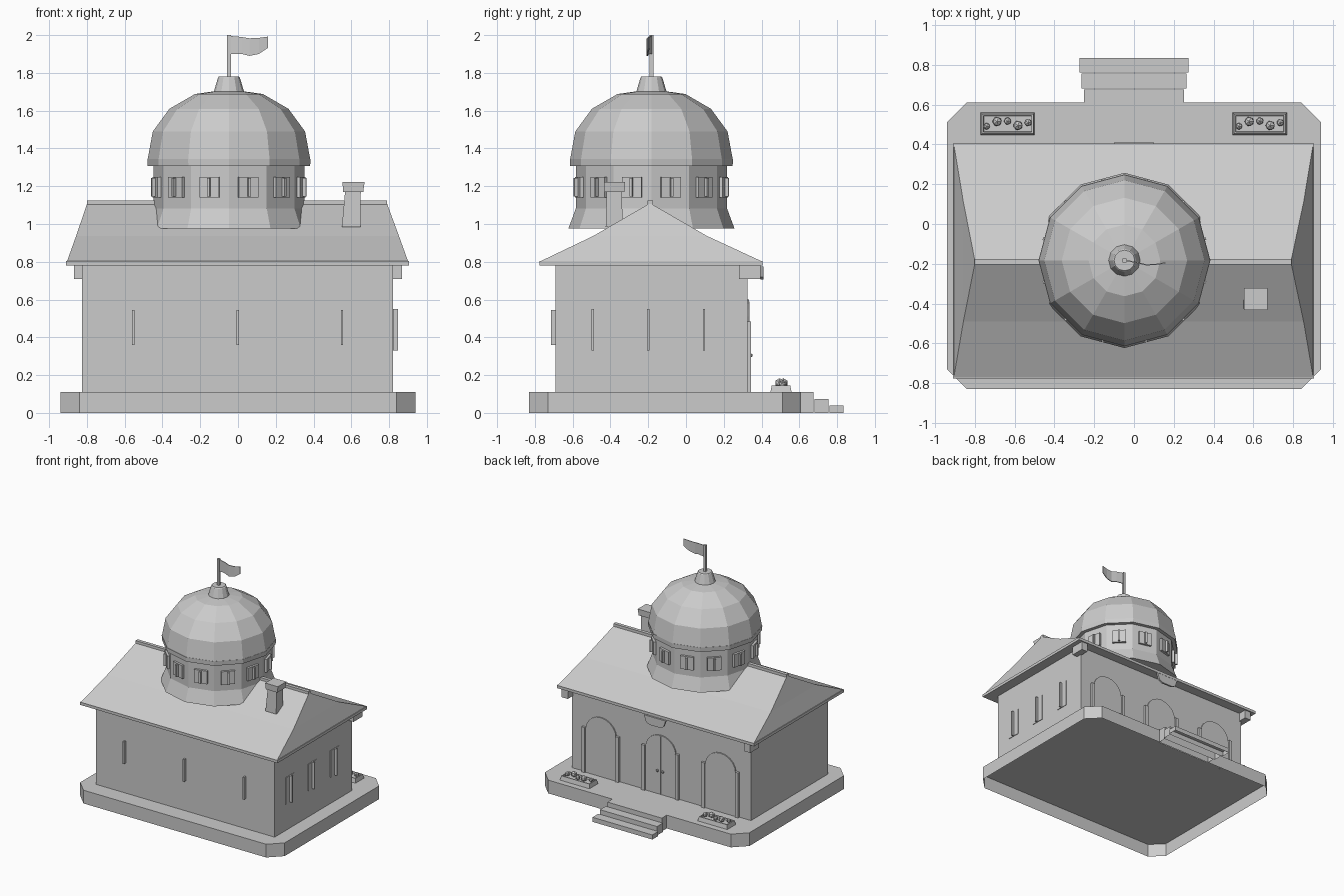
import bpy, bmesh, math
from mathutils import Matrix, Vector

if "Cube" in bpy.data.objects:
    bpy.data.objects.remove(bpy.data.objects["Cube"], do_unlink=True)

stone = bpy.data.materials.new("plain_grey")
stone.use_nodes = True
GREY = (0.6, 0.6, 0.6, 1)
stone.diffuse_color = GREY
stone.node_tree.nodes["Principled BSDF"].inputs["Base Color"].default_value = GREY


def finish(name, bm, matrix=None):
    bmesh.ops.recalc_face_normals(bm, faces=bm.faces)
    mesh = bpy.data.meshes.new(name)
    bm.to_mesh(mesh)
    bm.free()
    mesh.materials.append(stone)
    obj = bpy.data.objects.new(name, mesh)
    if matrix:
        obj.matrix_world = matrix
    bpy.context.collection.objects.link(obj)
    return obj


def loft(name, rings, matrix=None, bottom=True):
    """Join rings of points with quads and cap the ends."""
    bm = bmesh.new()
    loops = [[bm.verts.new(p) for p in ring] for ring in rings]
    n = len(loops[0])
    for low, high in zip(loops, loops[1:]):
        for i in range(n):
            j = (i + 1) % n
            bm.faces.new((low[i], low[j], high[j], high[i]))
    bm.faces.new(loops[-1])
    if bottom:
        bm.faces.new(loops[0][::-1])
    return finish(name, bm, matrix)


def rect(x0, x1, y0, y1, z):
    return [(x0, y0, z), (x1, y0, z), (x1, y1, z), (x0, y1, z)]


def box(name, x, y, z, matrix=None, bottom=True):
    return loft(name, [rect(*x, *y, h) for h in z], matrix, bottom)


def lathe(name, profile, centre, sides=12):
    rings = []
    for r, z in profile:
        rings.append([(centre[0] + r * math.cos(math.tau * i / sides),
                       centre[1] + r * math.sin(math.tau * i / sides), z)
                      for i in range(sides)])
    return loft(name, rings)


def extrude_xz(name, points, y0, y1):
    return loft(name, [[(x, y, z) for x, z in points] for y in (y0, y1)])


# Hollow chamfered plinth and entrance steps
W, F, B, C = 0.94, -0.83, 0.61, 0.1
outline = [(-W + C, F), (W - C, F), (W, F + C), (W, B - C),
           (W - C, B), (-W + C, B), (-W, B - C), (-W, F + C)]
loft("plinth", [[(x, y, z) for x, y in outline] for z in (0, 0.11)], bottom=False)
for i in range(3):
    half = 0.25 + 0.0125 * i
    y = 0.6 + 0.08 * i
    box(f"step_{i + 1}", (-half, half), (y, y + 0.075), (0, 0.11 - 0.036 * i), bottom=False)

# Walls
box("walls", (-0.825, 0.82), (-0.69, 0.325), (0.11, 0.785))

# Roof with flared slopes, sloped gable ends and ridge cap
box("eaves", (-0.91, 0.905), (-0.775, 0.405), (0.78, 0.803))
loft("roof", [rect(-0.905, 0.9, -0.77, 0.4, 0.803),
              rect(-0.857, 0.852, -0.49, 0.11, 0.937),
              rect(-0.8, 0.79, -0.2, -0.18, 1.105)])
box("ridge_cap", (-0.8, 0.79), (-0.203, -0.175), (1.09, 1.125))

# Eave brackets and hanging plaque on the entrance side
for side in (-1, 1):
    ends = sorted((side * 0.81, side * 0.867))
    box("eave_bracket", ends, (0.28, 0.395), (0.71, 0.785))
extrude_xz("eave_plaque", [(-0.1, 0.775), (-0.08, 0.72), (-0.05, 0.705),
                           (0.05, 0.705), (0.08, 0.72), (0.1, 0.775)], 0.395, 0.41)

# Arched bays with pilasters
for cx in (-0.55, 0, 0.55):
    arch = [(cx + 0.14, 0.11), (cx + 0.14, 0.47)]
    arch += [(cx + 0.14 * math.cos(a), 0.47 + 0.13 * math.sin(a))
             for a in (math.pi * k / 10 for k in range(1, 10))]
    arch += [(cx - 0.14, 0.47), (cx - 0.14, 0.11)]
    extrude_xz("arch_panel", arch, 0.32, 0.334)
    for side in (-1, 1):
        px = cx + side * 0.155
        box("pilaster", (px - 0.015, px + 0.015), (0.32, 0.345), (0.11, 0.485))

# Double door seam and knobs
box("door_seam", (-0.003, 0.003), (0.33, 0.337), (0.11, 0.59))
for side in (-1, 1):
    bm = bmesh.new()
    bmesh.ops.create_icosphere(bm, subdivisions=1, radius=0.012)
    finish("door_knob", bm, Matrix.Translation((side * 0.025, 0.342, 0.305)))

# Wall windows: front bars, and panes with bars on the left wall
for cx in (-0.555, -0.002, 0.55):
    box("front_window_bar", (cx - 0.006, cx + 0.006), (-0.715, -0.69), (0.36, 0.545))
for cy in (-0.493, -0.2, 0.095):
    box("side_window_pane", (0.82, 0.825), (cy - 0.055, cy + 0.055), (0.33, 0.55))
    box("side_window_bar", (0.82, 0.846), (cy - 0.006, cy + 0.006), (0.33, 0.55))

# Drum, cornice, dome and cap
CENTRE = (-0.048, -0.183)
lathe("drum", [(0.44, 0.975), (0.4, 1.083), (0.4, 1.31)], CENTRE)
lathe("cornice", [(0.43, 1.308), (0.432, 1.345)], CENTRE)
lathe("dome", [(0.43, 1.345), (0.403, 1.49), (0.315, 1.61),
               (0.18, 1.688), (0.06, 1.705)], CENTRE)
lathe("dome_cap", [(0.083, 1.69), (0.058, 1.775), (0.052, 1.782)], CENTRE)

# One window with a bar on every drum face
for i in range(12):
    turn = (Matrix.Translation((*CENTRE, 0))
            @ Matrix.Rotation(math.radians(15 + 30 * i), 4, 'Z'))
    box("drum_window", (0.38, 0.405), (-0.053, 0.053), (1.14, 1.248), turn)
    box("drum_window_bar", (0.4, 0.424), (-0.007, 0.007), (1.145, 1.243), turn)

# Flagpole and waving flag
px, py = CENTRE
box("flagpole", (px - 0.01, px + 0.01), (py - 0.01, py + 0.01), (1.77, 2.0))
wave = [(-0.04, 0, 1.9, 1.995), (0.02, -0.012, 1.9, 1.99),
        (0.06, -0.022, 1.89, 1.983), (0.11, -0.02, 1.9, 1.985), (0.158, -0.012, 1.932, 1.992)]
loft("flag", [[(x, py + y - 0.003, lo), (x, py + y + 0.003, lo),
               (x, py + y + 0.003, hi), (x, py + y - 0.003, hi)] for x, y, lo, hi in wave])

# Chimney
loft("chimney", [rect(0.55, 0.648, -0.425, -0.335, 0.985),
                 rect(0.567, 0.65, -0.42, -0.34, 1.175)])
loft("chimney_cap", [rect(0.557, 0.663, -0.43, -0.325, 1.17),
                     rect(0.553, 0.67, -0.433, -0.322, 1.222)])

# Planters with rim, soil and flowers
blooms = [(-0.105, -0.012, 0.018), (-0.053, 0.012, 0.026), (0, 0.014, 0.02),
          (0.052, -0.008, 0.026), (0.103, 0.006, 0.02)]
for cx in (-0.635, 0.632):
    cy, a, b = 0.503, 0.137, 0.057

    def ring(inset, z):
        return rect(cx - a + inset, cx + a - inset, cy - b + inset, cy + b - inset, z)
    loft("planter", [ring(0, 0.105), ring(0.008, 0.145), ring(0.016, 0.145), ring(0.018, 0.13)])
    for x, y, r in blooms:
        bm = bmesh.new()
        bmesh.ops.create_icosphere(bm, subdivisions=1, radius=r)
        finish("flower", bm, Matrix.Translation((cx + x, cy + y, 0.132 + r)))
